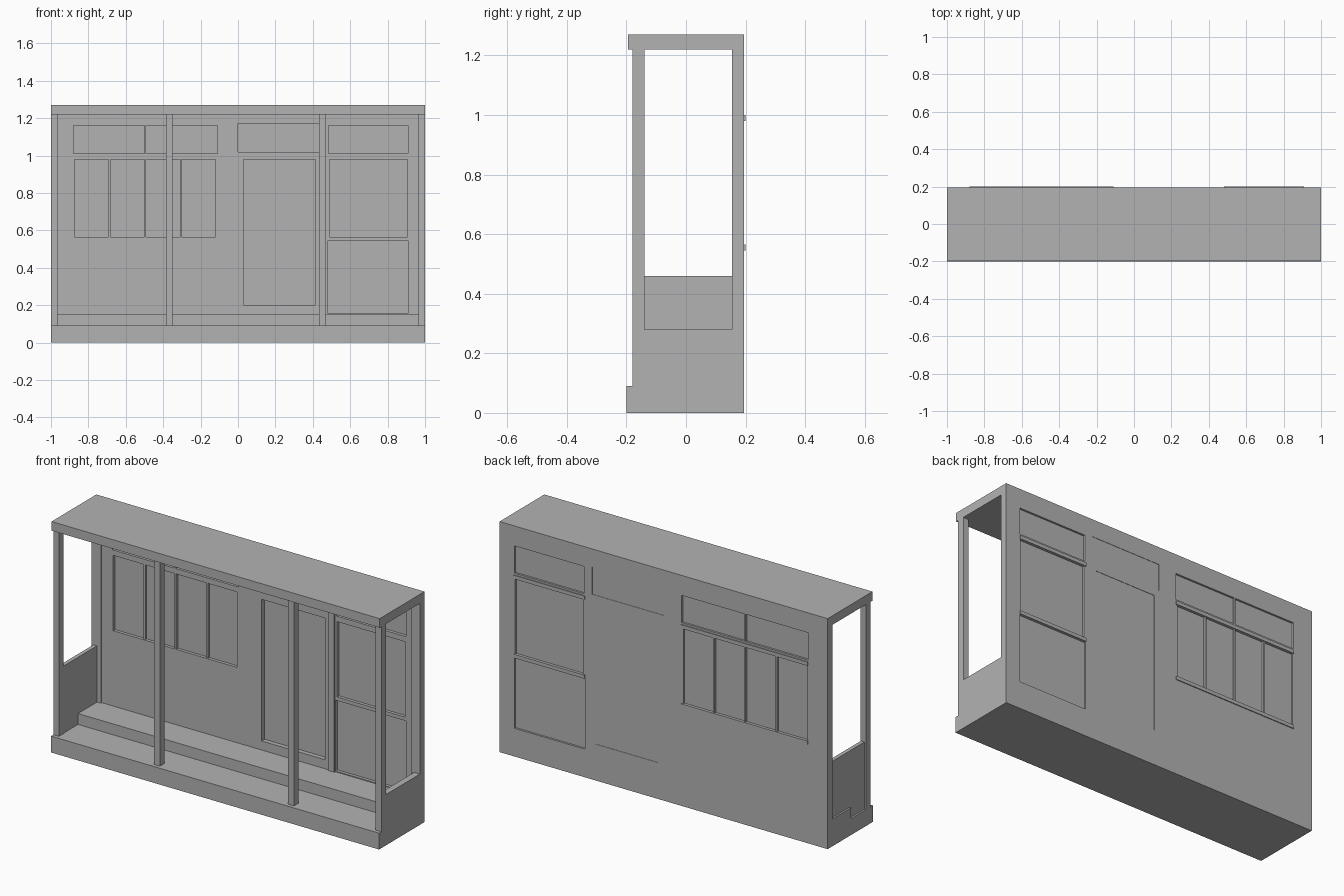
import bpy, bmesh

cube = bpy.data.objects.get("Cube")
if cube:
    bpy.data.objects.remove(cube, do_unlink=True)

# Single flat plaster colour
grey = bpy.data.materials.new("plain_grey")
grey.use_nodes = True
colour = (0.45, 0.45, 0.45, 1)
grey.diffuse_color = colour
grey.node_tree.nodes["Principled BSDF"].inputs["Base Color"].default_value = colour


def finish(name, bm):
    bmesh.ops.recalc_face_normals(bm, faces=bm.faces)
    mesh = bpy.data.meshes.new(name)
    bm.to_mesh(mesh)
    bm.free()
    mesh.materials.append(grey)
    obj = bpy.data.objects.new(name, mesh)
    bpy.context.collection.objects.link(obj)
    return obj


def box(name, x, y, z):
    bm = bmesh.new()
    bmesh.ops.create_cube(bm, size=1)
    for v in bm.verts:
        for i, (low, high) in enumerate((x, y, z)):
            v.co[i] = low if v.co[i] < 0 else high
    return finish(name, bm)


FRONT, BACK = 0.163, 0.195
PANE = (0.180, 0.184)
DOOR = (0.188, 0.193)
TOP, DECK, STEP = 1.22, 0.09, 0.15


def pierced_wall(name, holes):
    """Wall slab with rectangular through openings."""
    xs = sorted({-1, 1} | {v for h in holes for v in h[0]})
    zs = sorted({0, TOP} | {v for h in holes for v in h[1]})
    bm = bmesh.new()
    grid = {(x, z): bm.verts.new((x, FRONT, z)) for x in xs for z in zs}
    for a, b in zip(xs, xs[1:]):
        for c, d in zip(zs, zs[1:]):
            mx, mz = (a + b) / 2, (c + d) / 2
            if not any(h[0][0] < mx < h[0][1] and h[1][0] < mz < h[1][1] for h in holes):
                bm.faces.new([grid[p] for p in ((a, c), (b, c), (b, d), (a, d))])
    bmesh.ops.delete(bm, geom=[v for v in bm.verts if not v.link_faces], context='VERTS')
    result = bmesh.ops.extrude_face_region(bm, geom=bm.faces[:], use_keep_orig=True)
    for v in result["geom"]:
        if isinstance(v, bmesh.types.BMVert):
            v.co.y = BACK
    return finish(name, bm)


# Openings: name, x range, z range, depth of filling
openings = [
    ("left_transom_a", (-0.88, -0.5), (1.01, 1.16), PANE),
    ("left_transom_b", (-0.492, -0.11), (1.01, 1.16), PANE),
    ("left_window_a", (-0.875, -0.5), (0.565, 0.98), PANE),
    ("left_window_b", (-0.492, -0.12), (0.565, 0.98), PANE),
    ("right_transom", (0.485, 0.91), (1.01, 1.16), PANE),
    ("right_window", (0.49, 0.905), (0.565, 0.98), PANE),
    ("right_lower_panel", (0.48, 0.91), (0.155, 0.545), PANE),
    ("door", (0.03, 0.415), (0.2, 0.98), DOOR),
    ("door_transom", (0.0, 0.435), (1.02, 1.17), DOOR),
]
pierced_wall("back_wall", [(o[1], o[2]) for o in openings])
for name, x, z, depth in openings:
    box(name, x, depth, z)

# Mullions halving the left windows
for i, x in enumerate((-0.6875, -0.306)):
    box(f"mullion_{i}", (x - 0.005, x + 0.005), (0.168, BACK), (0.565, 0.98))

# Sills and rails on the back
for name, x in (("left", (-0.88, -0.11)), ("right", (0.48, 0.91))):
    box(name + "_sill", x, (BACK, 0.2), (0.545, 0.565))
    box(name + "_rail", x, (BACK, 0.2), (0.98, 1.0))

# Floor, step and roof
box("platform", (-1, 1), (-0.2, BACK), (0, DECK))
box("step", (-1, 1), (-0.01, 0.17), (DECK, STEP))
box("roof", (-1, 1), (-0.195, BACK), (TOP, 1.27))

# Front posts
for i, x in enumerate((-1, -0.385, 0.432, 0.965)):
    box(f"front_post_{i}", (x, x + 0.035), (-0.18, -0.14), (DECK, TOP))

# Pilasters against the wall
for i, x in enumerate(((-1, -0.945), (0.44, 0.478), (0.945, 1))):
    box(f"pilaster_{i}", x, (0.155, 0.17), (STEP, TOP))

# End panels: tall and inset on one side, low and flush on the other
box("tall_end_panel", (-0.99, -0.968), (-0.14, 0.165), (DECK, 0.46))
box("low_end_panel", (0.965, 1), (-0.14, 0.165), (DECK, 0.28))
